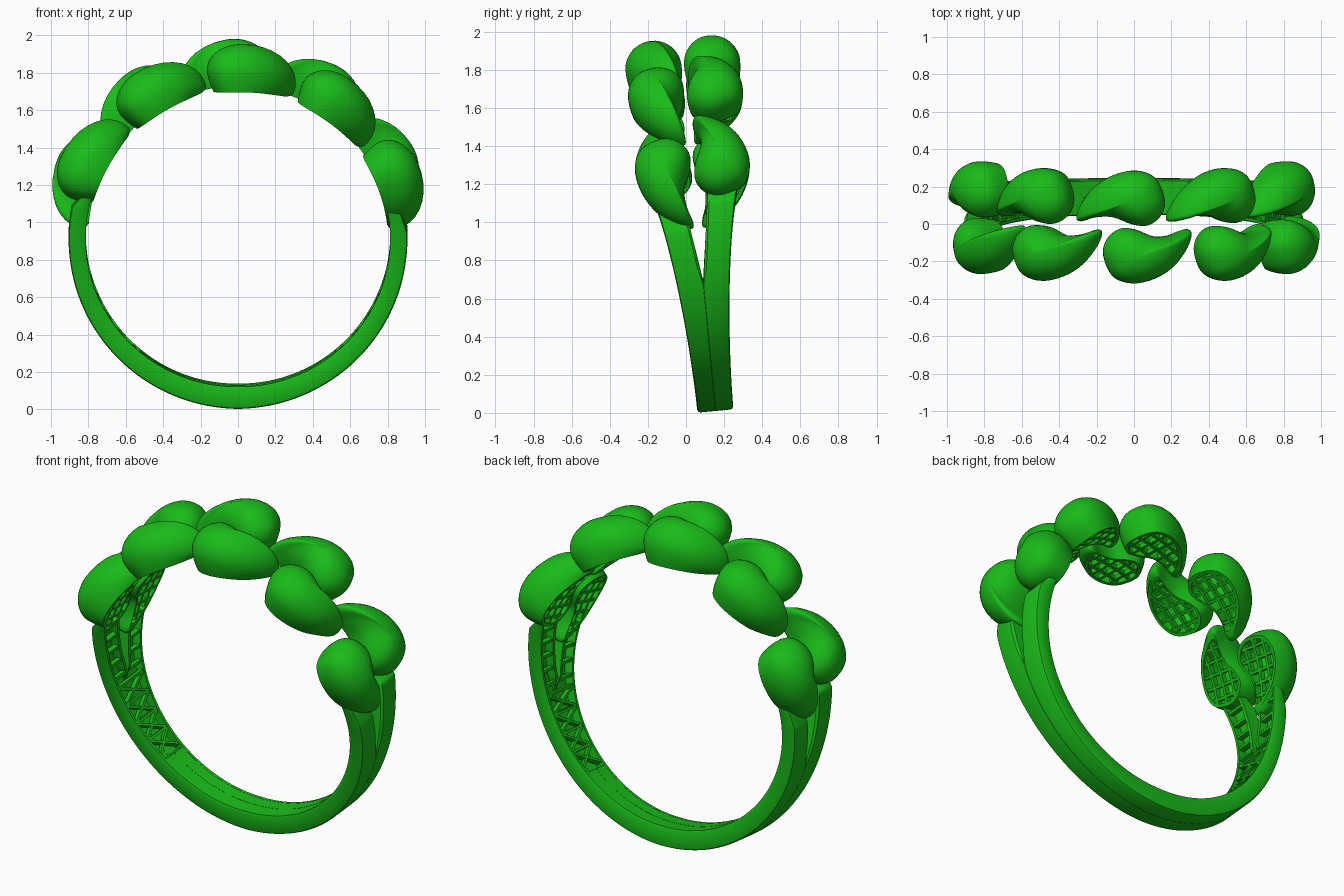
import bpy, bmesh
from math import sin, cos, pi, radians, hypot
from mathutils import Vector, Matrix

if "Cube" in bpy.data.objects:
    bpy.data.objects.remove(bpy.data.objects["Cube"])

R0 = 0.80                                   # finger-hole radius
TILT = Matrix.Translation((0, 0.068, 0.926)) @ Matrix.Rotation(radians(5.4), 4, 'X')

green = bpy.data.materials.new("green")
green.diffuse_color = (0.01, 0.5, 0.01, 1)
green.use_nodes = True
green.node_tree.nodes["Principled BSDF"].inputs["Base Color"].default_value = green.diffuse_color


def P(side, a, v, r):
    """Ring coordinates (angle from top, sideways offset, radius) to a point; side -1 turns it half round."""
    return TILT @ Vector((side * r * sin(a), side * v, r * cos(a)))


def finish(bm, name, angle=40):
    bmesh.ops.recalc_face_normals(bm, faces=bm.faces)
    me = bpy.data.meshes.new(name)
    bm.to_mesh(me)
    bm.free()
    ob = bpy.data.objects.new(name, me)
    bpy.context.collection.objects.link(ob)
    me.materials.append(green)
    bpy.ops.object.select_all(action='DESELECT')
    ob.select_set(True)
    bpy.context.view_layer.objects.active = ob
    bpy.ops.object.shade_smooth_by_angle(angle=radians(angle))


def bridge(bm, A, B):
    n = len(A)
    for i in range(n):
        bm.faces.new((A[i], A[(i + 1) % n], B[(i + 1) % n], B[i]))


def bar(bm, side, p, q, w, r1, r2, steps=4):
    """Thin lattice bar from p to q, both (arc length at radius 0.88, offset), bent round the ring."""
    d = Vector((q[0] - p[0], q[1] - p[1]))
    n = Vector((-d.y, d.x)).normalized() * w / 2
    prev = None
    for i in range(steps + 1):
        c = Vector(p) + d * i / steps
        ring = [bm.verts.new(P(side, (c.x + s * n.x) / 0.88, c.y + s * n.y, r))
                for s, r in ((-1, r1), (1, r1), (1, r2), (-1, r2))]
        if prev:
            bridge(bm, prev, ring)
        else:
            bm.faces.new(ring)
        prev = ring
    bm.faces.new(prev)


# Paisley outline of a petal: round head at the origin, curved tail
CTRL = [(-.15, 0), (-.132, .085), (-.065, .14), (.02, .135), (.12, .097), (.22, .102), (.305, .128),
        (.335, .112), (.31, .04), (.23, -.06), (.12, -.128), (0, -.152), (-.1, -.115)]


def smooth_loop(pts, sub=4):
    out, n = [], len(pts)
    for i in range(n):
        a, b, c, d = (Vector(pts[(i + j) % n]) for j in (-1, 0, 1, 2))
        for k in range(sub):
            t = k / sub
            out.append(0.5 * (2 * b + (c - a) * t + (2 * a - 5 * b + 4 * c - d) * t * t
                              + (3 * b - a - 3 * c + d) * t ** 3))
    return out


OUT = smooth_loop(CTRL)
CEN = Vector((0.03, 0.0))
H = 0.245


def chord(c, d, scale):
    """Ends of the line c + t*d inside the scaled outline."""
    pts = [CEN + (p - CEN) * scale for p in OUT]
    hits, nrm = [], Vector((-d.y, d.x))
    for i, a in enumerate(pts):
        b = pts[(i + 1) % len(pts)]
        sa, sb = (a - c).dot(nrm), (b - c).dot(nrm)
        if sa * sb < 0:
            hits.append((a + (b - a) * sa / (sa - sb)).dot(d))
    if len(hits) < 2:
        return None
    base = c - d * c.dot(d)
    return base + d * min(hits), base + d * max(hits)


def petal(side, a0, name):
    bm = bmesh.new()

    def ring(k, hfun, ks=1.0, hs=1.0):
        vs = []
        for p in OUT:
            tail = min(1, max(0, (hypot(*p) - 0.15) / 0.19))
            q = CEN + (p - CEN) * k * ks
            vs.append(bm.verts.new(P(side, a0 + q.x / 0.88, q.y - 0.15,
                                     R0 + hs * hfun(0.1 * (1 - 0.72 * tail)))))
        return vs

    def dome(t):
        return sin(t), lambda hc: hc + (H - hc) * cos(t)

    rings = [ring(*dome(pi / 2 * i / 10)) for i in range(1, 11)]
    for t in (0.35, 0.7, 1.0):              # tuck in below the widest line
        rings.append(ring(1 - 0.09 * t * t, lambda hc: hc * (1 - t)))
    rings.append(ring(0.79, lambda hc: 0))  # flat rim, then the hollow inside
    for i in range(6, 0, -1):
        rings.append(ring(*dome(pi / 2 * i / 6), 0.79, 0.8))
    for A, B in zip(rings, rings[1:]):
        bridge(bm, A, B)
    for loop, h in ((rings[0], H), (rings[-1], H * 0.8)):
        tip = bm.verts.new(P(side, a0 + CEN.x / 0.88, -0.15, R0 + h))
        for i in range(len(loop)):
            bm.faces.new((loop[i], loop[(i + 1) % len(loop)], tip))
    # open lattice across the hollow underside
    d1 = Vector((cos(0.2), sin(0.2)))
    d2 = Vector((-d1.y, d1.x))
    lines = [(d2 * s, d1) for s in (-0.07, 0, 0.07)] + [(d1 * s, d2) for s in (-0.07, 0.005, 0.08, 0.155, 0.23)]
    off = Vector((a0 * 0.88, -0.15))
    for c, d in lines:
        seg = chord(c, d, 0.83)
        if seg:
            bar(bm, side, seg[0] + off, seg[1] + off, 0.018, R0 + 0.006, R0 + 0.035)
    finish(bm, name)


# Band, measured by angle b from the bottom of the ring
def half_w(b):
    return 0.095 + 0.1 * (abs(b) / 97) ** 3


def gap(b):
    return 0.05 * max(0, (abs(b) - 74) / 23)


def lerp_clamp(x, x0, x1):
    return min(1, max(0, (x - x0) / (x1 - x0)))


def band_half(side, name):
    bm = bmesh.new()
    prev = None
    for b in range(-107, 101):              # runs from the left head to the right tail
        ab = abs(b)
        f = lerp_clamp(ab, 0, 80)
        ri, ro = 0.80 + 0.014 * f, 0.92 - 0.014 * f
        ro -= 0.05 * lerp_clamp(ab, 92 if b > 0 else 101, 107)
        split = lerp_clamp(ab, 73, 80)
        lo, hi = -half_w(b), -gap(b)
        m, mi = 0.022, 0.001 + 0.019 * split
        d = 0.001 + 0.05 * lerp_clamp(ab, 40, 41)
        e, ei = 0.016, 0.001 + 0.011 * split
        sec = [(lo, ri + e), (lo + 0.006, ri), (lo + m, ri), (lo + m, ri + d), (hi - mi, ri + d),
               (hi - mi, ri + (d - 0.001) * (1 - split)), (hi, ri + (d - 0.001) * (1 - split)),
               (hi, ro - ei), (hi - ei, ro), (lo + e, ro), (lo + e * 0.3, ro - e * 0.3), (lo, ro - e)]
        ring = [bm.verts.new(P(side, radians(180 - b), v, r)) for v, r in sec]
        if prev:
            bridge(bm, prev, ring)
        else:
            bm.faces.new(ring)
        prev = ring
    bm.faces.new(prev)
    arc = lambda b: radians(180 - b) * 0.88
    # crossed bars below the fork
    for i in range(4):
        b1, b2 = 42 + 8 * i, 50 + 8 * i
        for s in (-1, 1):
            bar(bm, side, (arc(b1), -s * (half_w(b1) - 0.015)), (arc(b2), s * (half_w(b2) - 0.015)),
                0.016, 0.816, 0.845)
        bar(bm, side, (arc(b2), 0.015 - half_w(b2)), (arc(b2), half_w(b2) - 0.015), 0.016, 0.816, 0.845)
    # rungs along each arm
    for b in [-102, -96, -90, -84, -78, 78, 84, 90, 96]:
        bar(bm, side, (arc(b), 0.012 - half_w(b)), (arc(b), -gap(b) - 0.012), 0.018, 0.818, 0.85)
    finish(bm, name)


for side, row in ((1, "front"), (-1, "back")):
    band_half(side, row + "_band")
    for i in range(5):
        petal(side, radians(-0.7 + 33 * (i - 2)), f"{row}_petal_{i + 1}")
